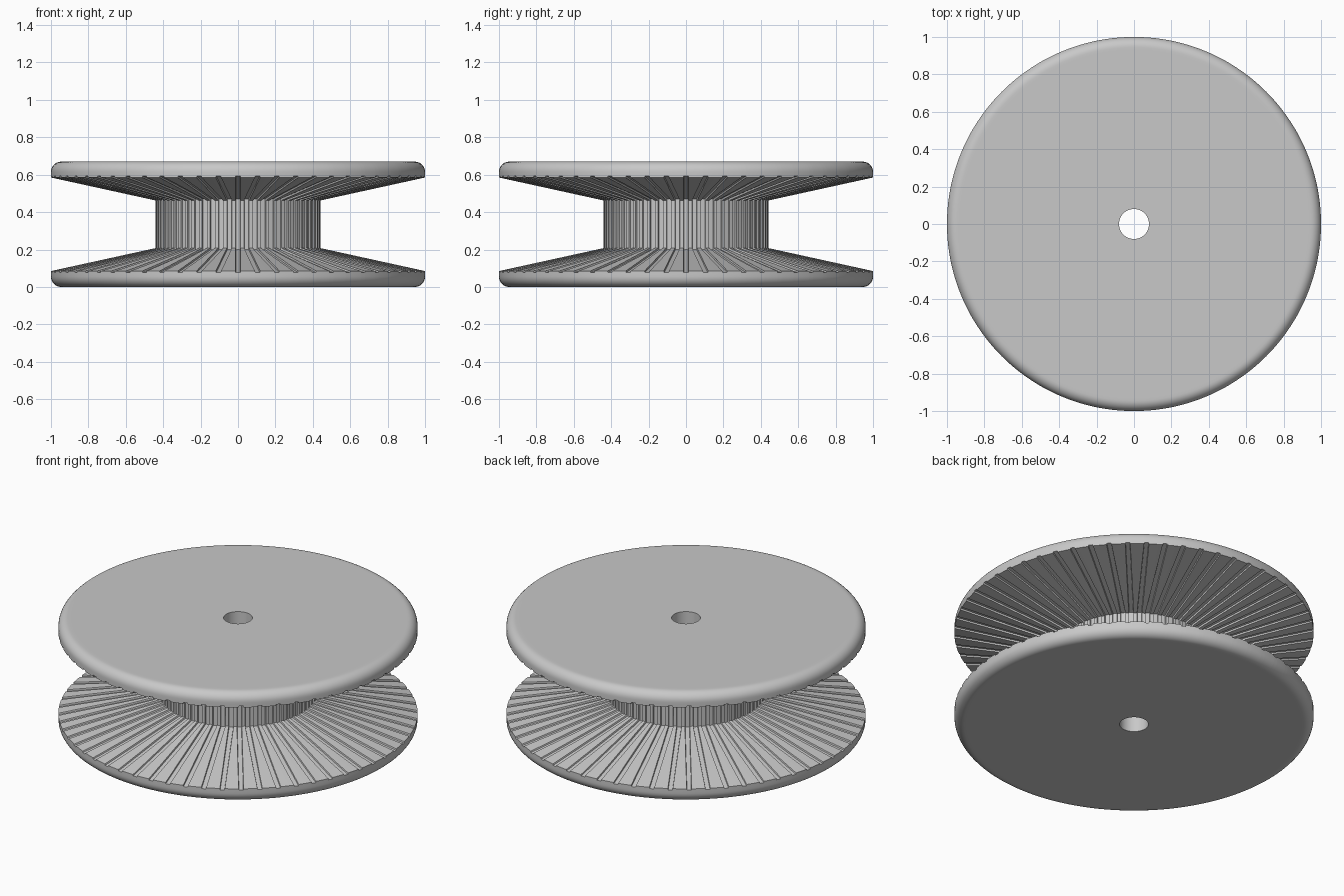
import bpy, bmesh, math

if "Cube" in bpy.data.objects:
    bpy.data.objects.remove(bpy.data.objects["Cube"])

SECTORS = 60          # grooves around the spool
HEIGHT = 0.67
HALF_GROOVE = 0.014   # half width of each groove
DEPTH = 0.008
FILLET = 0.055

grey = bpy.data.materials.new("plain_grey")
grey.diffuse_color = (0.58, 0.58, 0.58, 1)
grey.use_nodes = True
grey.node_tree.nodes["Principled BSDF"].inputs["Base Color"].default_value = grey.diffuse_color

# Lower half profile: radius, height, groove offset in radius and height
lower = [(0.08, 0, 0, 0), (0.93, 0, 0, 0)]
for i in range(9):
    a = math.pi / 2 * i / 8
    lower.append((1 - FILLET + FILLET * math.sin(a), FILLET - FILLET * math.cos(a), 0, 0))
lower += [(1.0, 0.068, 0, 0), (1.0, 0.085, 0, -DEPTH), (0.44, 0.208, -DEPTH, -DEPTH)]
profile = lower + [(r, HEIGHT - z, dr, -dz) for r, z, dr, dz in reversed(lower)]


def ring(bm, r, z, dr, dz):
    """One closed ring of the spool, notched where a groove offset is given."""
    verts = []
    pitch = math.tau / SECTORS
    half = min(HALF_GROOVE / r, pitch * 0.3)
    columns = [(-half, 0), (-half * 0.85, 1), (half * 0.85, 1), (half, 0), (pitch / 2, 0)]
    for s in range(SECTORS):
        for offset, cut in columns:
            a = s * pitch - math.pi / 2 + offset
            rr = r + dr * cut
            verts.append(bm.verts.new((rr * math.cos(a), rr * math.sin(a), z + dz * cut)))
    return verts


# Spool body: rings joined around the profile, closed through the centre hole
bm = bmesh.new()
rings = [ring(bm, *p) for p in profile]
for k, low in enumerate(rings):
    high = rings[(k + 1) % len(rings)]
    for i in range(len(low)):
        j = (i + 1) % len(low)
        bm.faces.new((low[i], low[j], high[j], high[i]))
bmesh.ops.recalc_face_normals(bm, faces=bm.faces)
mesh = bpy.data.meshes.new("grooved_spool")
bm.to_mesh(mesh)
bm.free()
mesh.materials.append(grey)

spool = bpy.data.objects.new("grooved_spool", mesh)
bpy.context.collection.objects.link(spool)
bpy.context.view_layer.objects.active = spool
spool.select_set(True)
bpy.ops.object.shade_smooth_by_angle(angle=math.radians(30))
